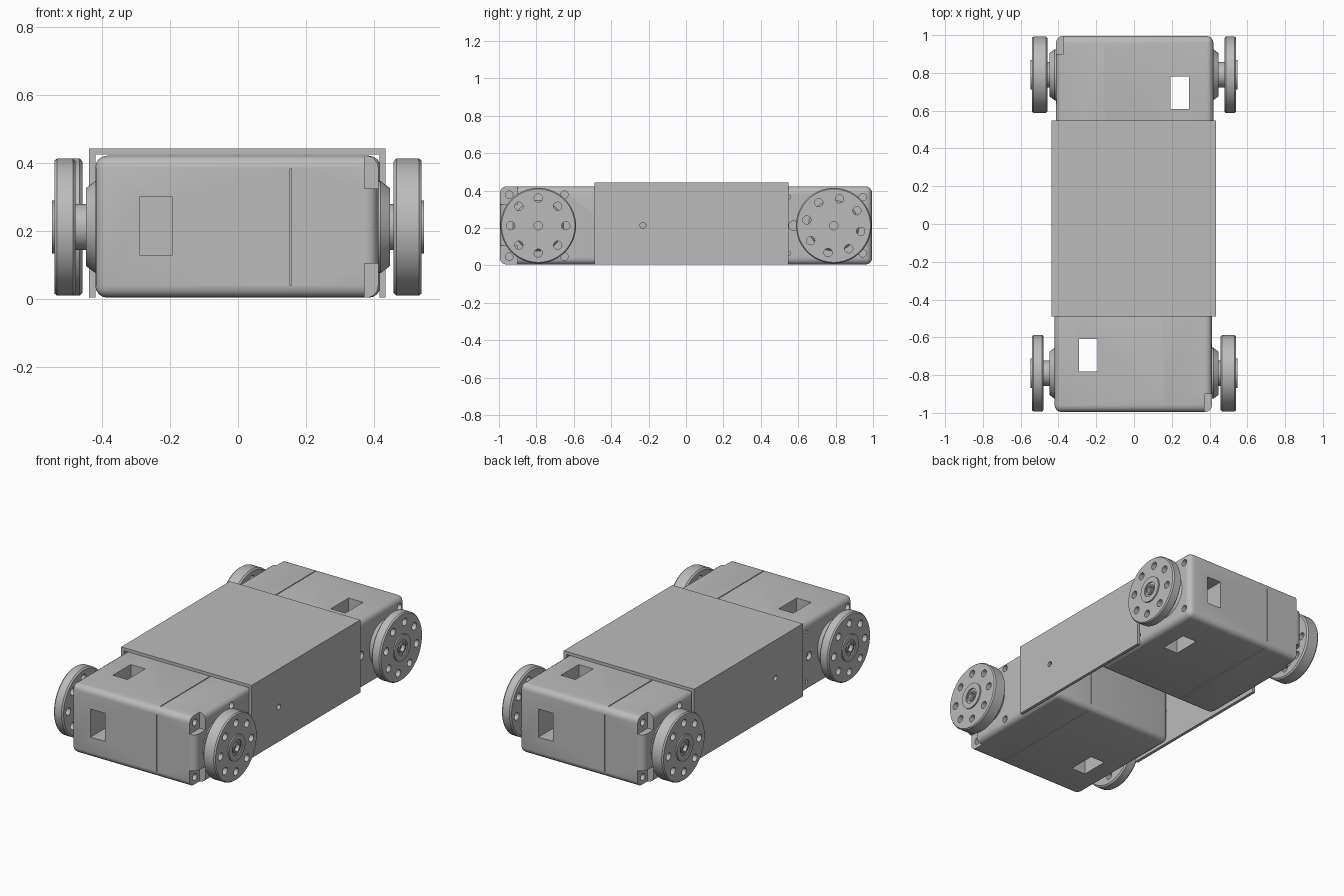
import bpy, bmesh, math
from mathutils import Matrix, Vector

cube = bpy.data.objects.get("Cube")
if cube:
    bpy.data.objects.remove(cube, do_unlink=True)

grey = bpy.data.materials.new("plain grey")
grey.use_nodes = True
GREY = (0.5, 0.5, 0.5, 1)
grey.diffuse_color = GREY
grey.node_tree.nodes["Principled BSDF"].inputs["Base Color"].default_value = GREY

AXLE_Y, AXLE_Z = -0.79, 0.212


def add_box(bm, x, y, z):
    """Axis-aligned box from three (low, high) ranges."""
    mid = Vector([(a + b) / 2 for a, b in (x, y, z)])
    size = [b - a for a, b in (x, y, z)]
    bmesh.ops.create_cube(bm, size=1, matrix=Matrix.Translation(mid) @ Matrix.Diagonal((*size, 1)))


def add_rod(bm, x, y, z, radius, length, sides=20):
    """Cylinder lying along the x axis."""
    bmesh.ops.create_cone(bm, cap_ends=True, segments=sides, radius1=radius, radius2=radius,
                          depth=length, matrix=Matrix.Translation((x, y, z)) @ Matrix.Rotation(math.pi / 2, 4, 'Y'))


def make_object(name, bm):
    bmesh.ops.recalc_face_normals(bm, faces=bm.faces)
    mesh = bpy.data.meshes.new(name)
    bm.to_mesh(mesh)
    bm.free()
    mesh.materials.append(grey)
    obj = bpy.data.objects.new(name, mesh)
    bpy.context.collection.objects.link(obj)
    return obj


def activate(obj):
    bpy.ops.object.select_all(action='DESELECT')
    obj.select_set(True)
    bpy.context.view_layer.objects.active = obj


def carve(obj, cutter_bm):
    """Subtract the cutter shapes, then shade with sharp edges kept."""
    cutter = make_object("cutter", cutter_bm)
    cutter.hide_render = True
    mod = obj.modifiers.new("carve", 'BOOLEAN')
    mod.operation = 'DIFFERENCE'
    mod.solver = 'EXACT'
    mod.use_self = True
    mod.object = cutter
    activate(obj)
    bpy.ops.object.modifier_apply(modifier=mod.name)
    bpy.data.objects.remove(cutter, do_unlink=True)
    activate(obj)
    bpy.ops.object.shade_smooth_by_angle(angle=math.radians(25))


def motor_body(name):
    bm = bmesh.new()
    add_box(bm, (-0.42, 0.413), (-0.995, -0.195), (0.004, 0.422))
    bmesh.ops.bevel(bm, geom=bm.edges[:], offset=0.035, segments=4, profile=0.5, affect='EDGES')
    body = make_object(name, bm)

    cut = bmesh.new()
    # cable window through the body, opening at the end face
    add_box(cut, (-0.29, -0.193), (-0.78, -0.61), (-0.1, 0.6))
    add_box(cut, (-0.29, -0.193), (-1.1, -0.7), (0.13, 0.30))
    # cover seam all round
    seam = (0.153, 0.158)
    for z in ((-0.05, 0.009), (0.417, 0.5)):
        add_box(cut, seam, (-0.96, -0.23), z)
    for y in ((-1.1, -0.99), (-0.2, -0.1)):
        add_box(cut, seam, y, (0.04, 0.385))
    # corner screw notches on the drive side
    for z in ((-0.05, 0.105), (0.325, 0.5)):
        add_box(cut, (0.373, 0.5), (-1.1, -0.9), z)
    # screw holes in both sides
    for z in (0.047, 0.378):
        add_rod(cut, 0.413, -0.65, z, 0.02, 0.05)
        add_rod(cut, 0.373, -0.945, z, 0.02, 0.05)
    for z in (0.065, 0.365):
        add_rod(cut, -0.42, -0.945, z, 0.02, 0.05)
        add_rod(cut, -0.42, -0.55, z, 0.01, 0.05)
    add_rod(cut, -0.42, -0.575, AXLE_Z, 0.025, 0.05)
    carve(body, cut)
    return body


def wheel(name, side, inner, turn):
    """Turned hub, neck and disc, with a ring of eight holes."""
    profile = [(0, 0.39), (0.135, 0.39), (0.135, 0.42), (0.115, 0.447), (0.068, 0.447),
               (0.068, inner), (0.193, inner), (0.202, inner + 0.008), (0.202, 0.532),
               (0.196, 0.54), (0.078, 0.54), (0.078, 0.548), (0.045, 0.548), (0.045, 0.541),
               (0.032, 0.541), (0.032, 0.548), (0.022, 0.548), (0.022, 0.525), (0, 0.525)]
    bm = bmesh.new()
    verts = [bm.verts.new((side * x, AXLE_Y, AXLE_Z + r)) for r, x in profile]
    edges = [bm.edges.new(pair) for pair in zip(verts, verts[1:])]
    bmesh.ops.spin(bm, geom=verts + edges, cent=(0, AXLE_Y, AXLE_Z), axis=(1, 0, 0),
                   angle=math.tau, steps=64, use_duplicate=False)
    bmesh.ops.remove_doubles(bm, verts=bm.verts, dist=0.0002)
    disc = make_object(name, bm)

    cut = bmesh.new()
    for i in range(8):
        a = math.tau * i / 8 + turn
        add_rod(cut, side * 0.51, AXLE_Y + 0.147 * math.cos(a), AXLE_Z + 0.147 * math.sin(a), 0.022, 0.12)
    carve(disc, cut)
    return disc


# two identical motors, the rear one turned half round
for end, angle in (("front", 0), ("rear", math.pi)):
    idle_turn = math.radians(12 if end == "rear" else 0)
    parts = [motor_body(end + "_motor_body"),
             wheel(end + "_drive_wheel", 1, 0.458, 0),
             wheel(end + "_idle_wheel", -1, 0.478, idle_turn)]
    for part in parts:
        part.rotation_euler.z = angle

# folded bracket joining the motors
bm = bmesh.new()
add_box(bm, (-0.438, 0.434), (-0.49, 0.548), (0.004, 0.443))
bracket = make_object("bracket", bm)
cut = bmesh.new()
add_box(cut, (-0.42, 0.416), (-0.6, 0.7), (-0.1, 0.425))
add_rod(cut, 0, -0.23, 0.214, 0.016, 1.2)
carve(bracket, cut)
